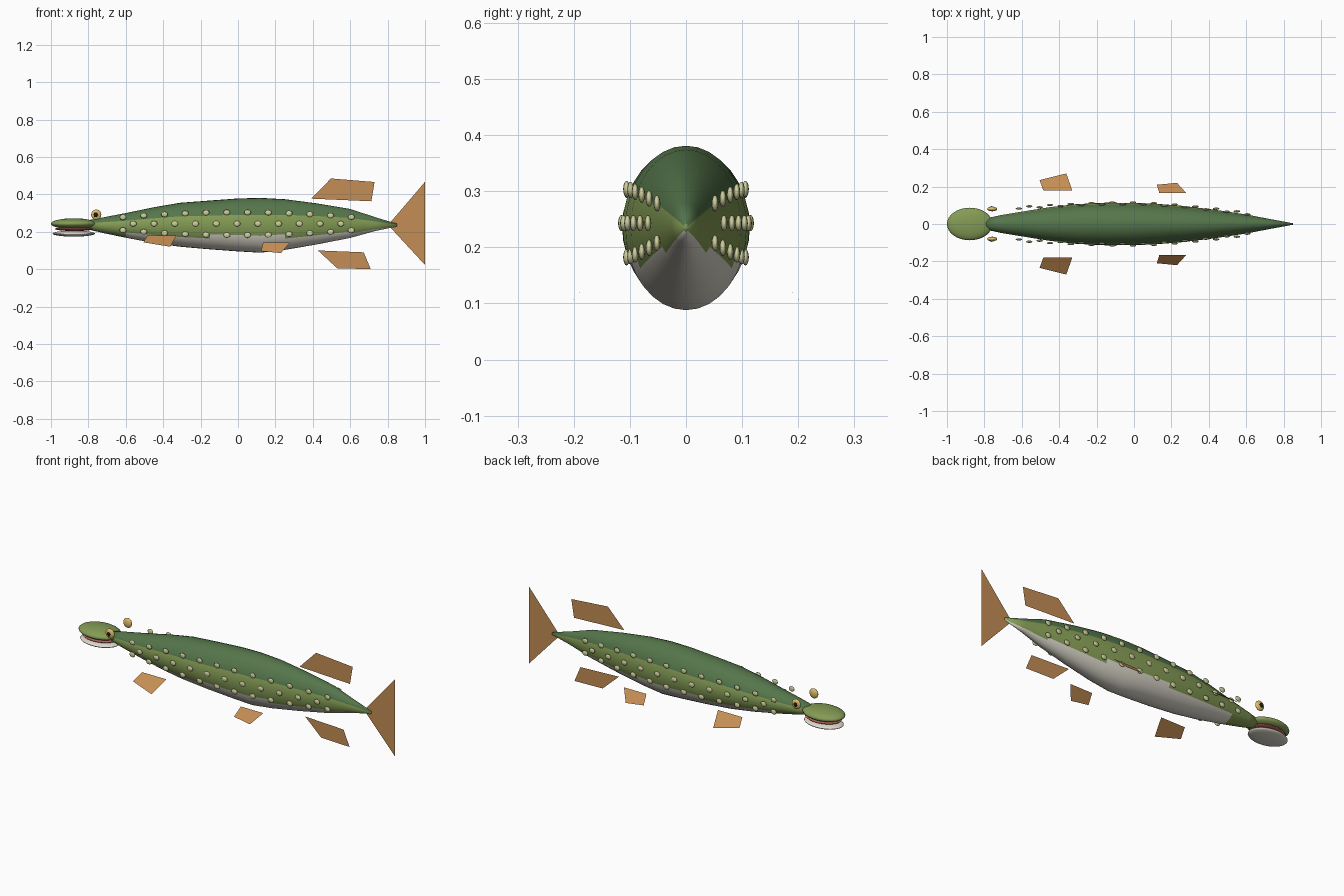
import bpy, bmesh, math

if "Cube" in bpy.data.objects:
    bpy.data.objects.remove(bpy.data.objects["Cube"])


def mat(name, rgb):
    m = bpy.data.materials.new(name)
    m.diffuse_color = (*rgb, 1)
    m.use_nodes = True
    m.node_tree.nodes["Principled BSDF"].inputs["Base Color"].default_value = m.diffuse_color
    return m


DARK = mat("dark_green", (0.09, 0.18, 0.07))
LIGHT = mat("light_green", (0.23, 0.33, 0.09))
CREAM = mat("cream", (0.72, 0.69, 0.6))
FIN = mat("fin_orange", (0.55, 0.27, 0.09))
SPOT = mat("spot_yellow", (0.62, 0.62, 0.34))
EYE = mat("eye_gold", (0.75, 0.52, 0.14))
PUPIL = mat("pupil_black", (0.01, 0.01, 0.01))
MOUTH = mat("mouth_red", (0.45, 0.12, 0.1))


def mesh_object(name, bm, mats, smooth=True):
    me = bpy.data.meshes.new(name)
    for f in bm.faces:
        f.smooth = smooth
    bm.to_mesh(me)
    bm.free()
    for m in mats:
        me.materials.append(m)
    ob = bpy.data.objects.new(name, me)
    bpy.context.collection.objects.link(ob)
    return ob


def ellipsoid(name, centre, radii, material, u=24, v=14):
    bm = bmesh.new()
    bmesh.ops.create_uvsphere(bm, u_segments=u, v_segments=v, radius=1)
    bmesh.ops.scale(bm, vec=radii, verts=bm.verts)
    bmesh.ops.translate(bm, vec=centre, verts=bm.verts)
    return mesh_object(name, bm, [material])


def flat_fin(name, points):
    bm = bmesh.new()
    bm.faces.new([bm.verts.new(p) for p in points])
    bmesh.ops.triangulate(bm, faces=bm.faces[:])
    return mesh_object(name, bm, [FIN], False)


def lerp(table, x):
    for (x0, a), (x1, b) in zip(table, table[1:]):
        if x <= x1:
            return a + (b - a) * (x - x0) / (x1 - x0)
    return table[-1][1]


# Body: lofted ellipses (x, half width, top z, bottom z)
rings = [(-0.80, 0.028, 0.262, 0.212), (-0.72, 0.046, 0.277, 0.193),
         (-0.60, 0.066, 0.300, 0.168), (-0.45, 0.090, 0.331, 0.140),
         (-0.31, 0.106, 0.355, 0.120), (-0.15, 0.114, 0.367, 0.106),
         (0.00, 0.113, 0.378, 0.095), (0.12, 0.108, 0.381, 0.088),
         (0.25, 0.098, 0.374, 0.103), (0.42, 0.078, 0.352, 0.132),
         (0.60, 0.051, 0.322, 0.167), (0.73, 0.026, 0.279, 0.203),
         (0.85, 0.004, 0.243, 0.228)]
N = 32
bm = bmesh.new()
loops = []
for x, w, top, bot in rings:
    c, h = (top + bot) / 2, (top - bot) / 2
    loops.append([bm.verts.new((x, w * math.cos(2 * math.pi * k / N),
                                c + h * math.sin(2 * math.pi * k / N))) for k in range(N)])
for i in range(len(rings) - 1):
    xm = (rings[i][0] + rings[i + 1][0]) / 2
    belly = -99 if xm < -0.6 else -22 if -0.2 < xm < 0.25 else -33 if xm < 0.6 else -44
    for k in range(N):
        j = (k + 1) % N
        f = bm.faces.new((loops[i][k], loops[i][j], loops[i + 1][j], loops[i + 1][k]))
        a = math.degrees(math.asin(math.sin(2 * math.pi * (k + 0.5) / N)))
        f.material_index = 0 if a > 22 else 2 if a < belly else 1
for lp in (loops[0], loops[-1]):
    bm.faces.new(lp).material_index = 1
bmesh.ops.recalc_face_normals(bm, faces=bm.faces[:])
mesh_object("body", bm, [DARK, LIGHT, CREAM])

# Jaws and mouth
ellipsoid("upper_jaw", (-0.878, 0, 0.243), (0.122, 0.087, 0.029), LIGHT, 32, 16)
ellipsoid("mouth_lining", (-0.875, 0, 0.215), (0.105, 0.074, 0.011), MOUTH, 32, 12)
ellipsoid("lower_jaw", (-0.878, 0, 0.190), (0.114, 0.078, 0.016), CREAM, 32, 14)

# Paired parts: eyes, spots, pectoral and pelvic fins
spot_y = [(-0.8, 0.075), (-0.62, 0.088), (-0.4, 0.102), (-0.15, 0.112), (0.05, 0.112),
          (0.25, 0.099), (0.43, 0.080), (0.62, 0.056)]
for s, side in ((-1, "right"), (1, "left")):
    ellipsoid(f"eye_{side}", (-0.758, s * 0.08, 0.291), (0.027, 0.012, 0.028), EYE)
    ellipsoid(f"pupil_{side}", (-0.76, s * 0.089, 0.291), (0.012, 0.006, 0.013), PUPIL, 16, 10)
    for row, count, start in ((1, 12, -0.615), (0, 11, -0.56), (-1, 12, -0.615)):
        for n in range(count):
            x = start + n * 0.111
            spread = 0.061 - 0.026 * (x / 0.61) ** 2
            y = lerp(spot_y, x) + (0.003 if row == 0 else -0.006)
            ellipsoid(f"spot_{side}_{row + 1}_{n}", (x, s * y, 0.243 + row * spread),
                      (0.018, 0.006, 0.0145), SPOT, 12, 8)
    flat_fin(f"pectoral_fin_{side}", [(-0.485, s * 0.18, 0.18), (-0.33, s * 0.18, 0.18),
                                      (-0.362, s * 0.27, 0.12), (-0.505, s * 0.235, 0.1433)])
    flat_fin(f"pelvic_fin_{side}", [(0.135, s * 0.167, 0.143), (0.278, s * 0.167, 0.143),
                                    (0.23, s * 0.22, 0.086), (0.122, s * 0.21, 0.0968)])

# Centre-line fins
flat_fin("dorsal_fin", [(0.392, 0, 0.377), (0.497, 0, 0.485), (0.73, 0, 0.466), (0.713, 0, 0.363)])
flat_fin("anal_fin", [(0.427, 0, 0.10), (0.672, 0, 0.09), (0.71, 0, 0), (0.53, 0, 0.005)])
flat_fin("tail_fin", [(0.81, 0, 0.245), (1.0, 0, 0.467), (0.924, 0, 0.236),
                      (1.0, 0, 0.022), (0.81, 0, 0.228)])
